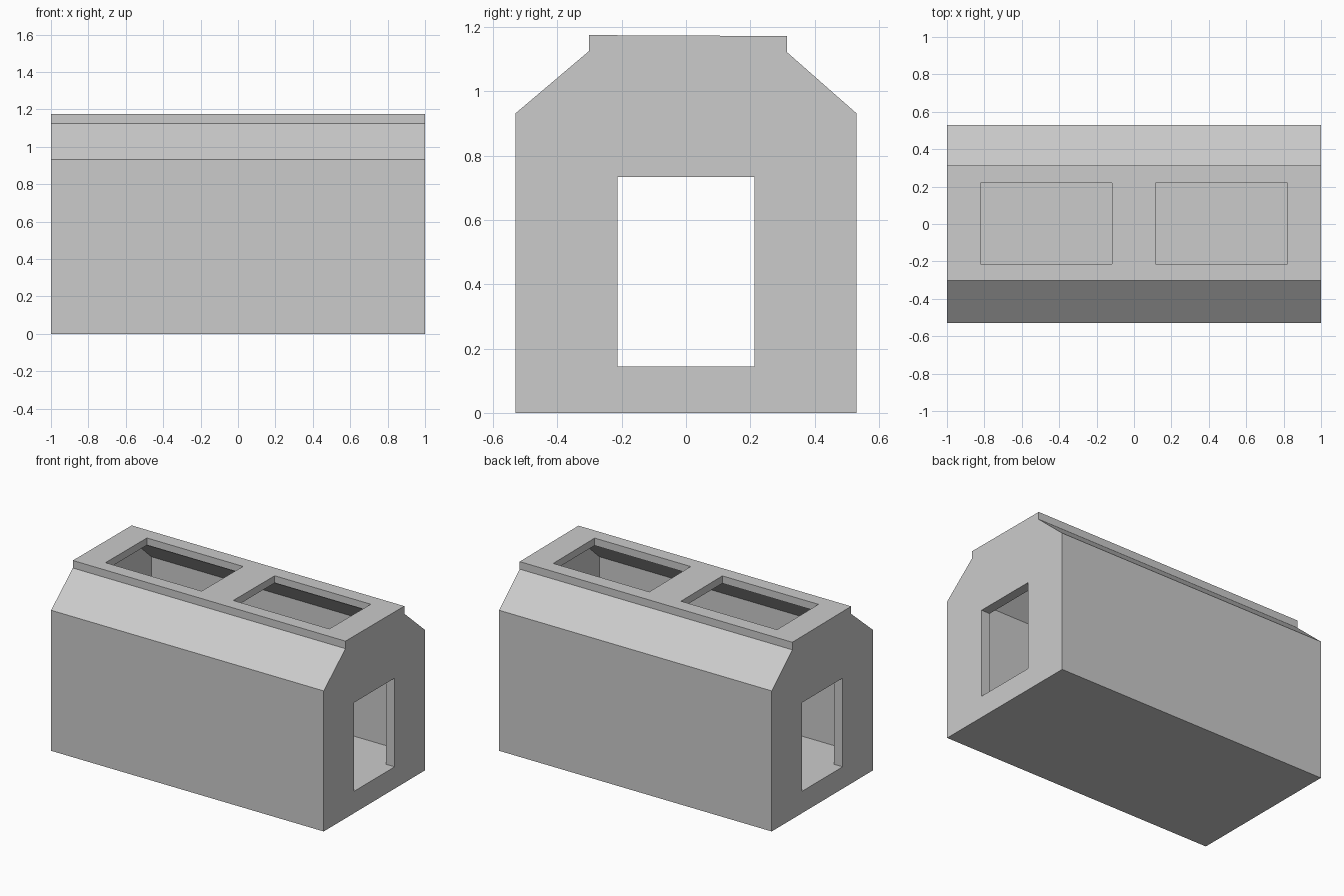
import bpy, bmesh

if "Cube" in bpy.data.objects:
    bpy.data.objects.remove(bpy.data.objects["Cube"])


def prism(name, profile, x0, x1):
    """Extrude a y/z profile along x."""
    bm = bmesh.new()
    face = bm.faces.new([bm.verts.new((x0, y, z)) for y, z in profile])
    ext = bmesh.ops.extrude_face_region(bm, geom=[face])
    verts = [g for g in ext["geom"] if isinstance(g, bmesh.types.BMVert)]
    bmesh.ops.translate(bm, verts=verts, vec=(x1 - x0, 0, 0))
    bmesh.ops.recalc_face_normals(bm, faces=bm.faces)
    mesh = bpy.data.meshes.new(name)
    bm.to_mesh(mesh)
    bm.free()
    obj = bpy.data.objects.new(name, mesh)
    bpy.context.collection.objects.link(obj)
    return obj


def box(name, x0, x1, y0, y1, z0, z1):
    return prism(name, [(y0, z0), (y1, z0), (y1, z1), (y0, z1)], x0, x1)


def cut(target, cutter):
    mod = target.modifiers.new("cut", "BOOLEAN")
    mod.operation = "DIFFERENCE"
    mod.solver = "EXACT"
    mod.object = cutter
    bpy.context.view_layer.objects.active = target
    bpy.ops.object.modifier_apply(modifier=mod.name)
    bpy.data.objects.remove(cutter)


# Outer shell with chamfered roof and raised top slab
shell = prism("shelter_shell", [
    (-0.53, 0), (0.53, 0), (0.53, 0.932), (0.314, 1.122), (0.314, 1.172),
    (-0.302, 1.175), (-0.302, 1.125), (-0.53, 0.932)], -1, 1)

# Hollow interior following the roof slope
cut(shell, prism("interior_cutter", [
    (-0.43, 0.145), (0.43, 0.145), (0.43, 0.937), (0.225, 1.125),
    (-0.225, 1.125), (-0.43, 0.937)], -0.937, 0.937))

# Doorways through both ends
cut(shell, box("door_cutter", -1.2, 1.2, -0.213, 0.213, 0.145, 0.733))

# Two roof openings
for x0, x1 in ((-0.822, -0.117), (0.115, 0.82)):
    cut(shell, box("skylight_cutter", x0, x1, -0.214, 0.22, 1.0, 1.4))
